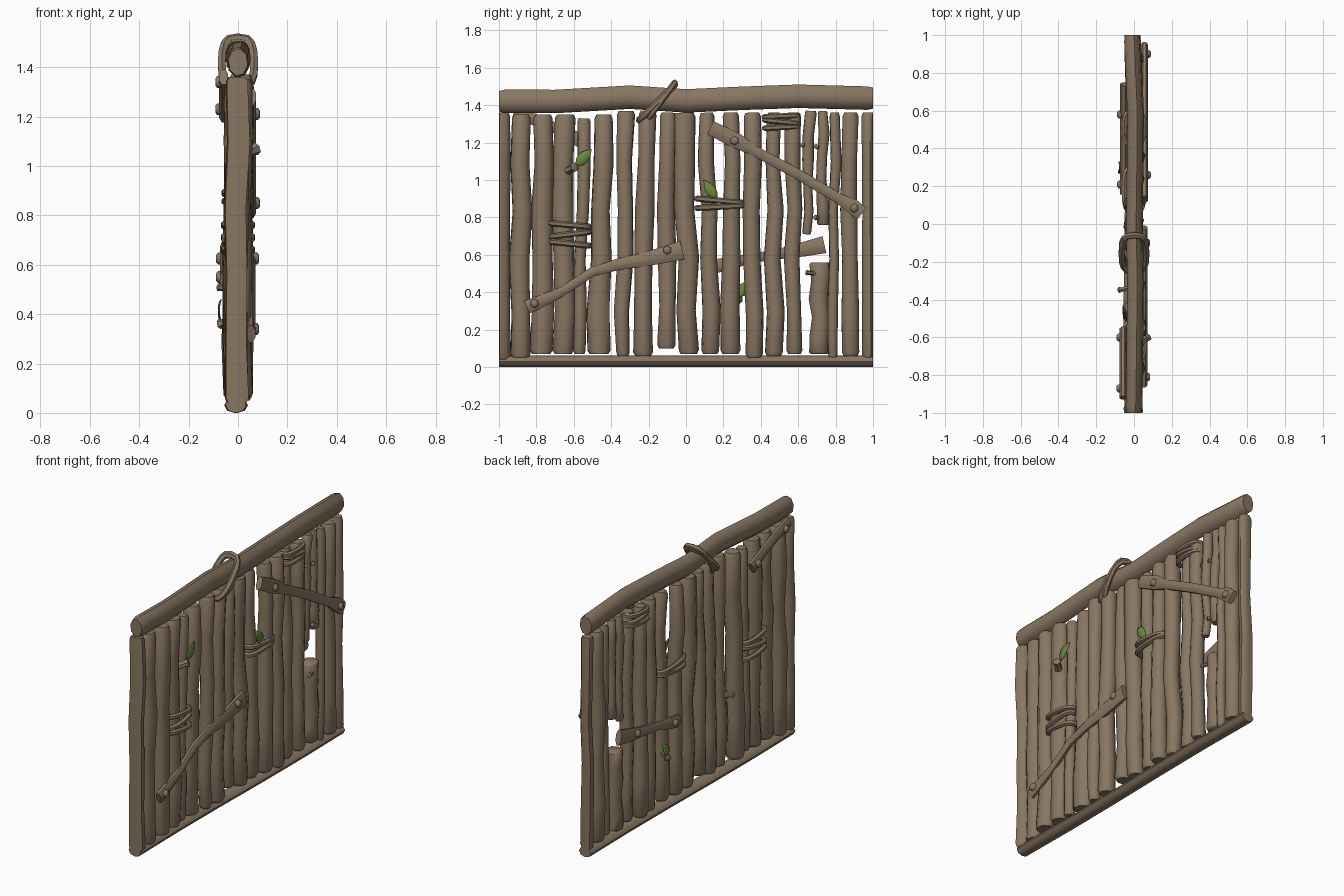
import bpy, bmesh, math, random
from mathutils import Vector

if "Cube" in bpy.data.objects:
    bpy.data.objects.remove(bpy.data.objects["Cube"])

random.seed(4)
X = Vector((1, 0, 0))


def material(name, rgb):
    m = bpy.data.materials.new(name)
    m.diffuse_color = (*rgb, 1)
    m.use_nodes = True
    m.node_tree.nodes["Principled BSDF"].inputs["Base Color"].default_value = m.diffuse_color
    return m


BROWN = material("bark brown", (0.25, 0.182, 0.122))
GREEN = material("leaf green", (0.15, 0.25, 0.05))


def finish(name, bm, mat, angle=50):
    bmesh.ops.recalc_face_normals(bm, faces=bm.faces)
    me = bpy.data.meshes.new(name)
    bm.to_mesh(me)
    bm.free()
    ob = bpy.data.objects.new(name, me)
    bpy.context.collection.objects.link(ob)
    me.materials.append(mat)
    bpy.context.view_layer.objects.active = ob
    bpy.ops.object.select_all(action='DESELECT')
    ob.select_set(True)
    bpy.ops.object.shade_smooth_by_angle(angle=math.radians(angle))
    return ob


def tube(name, pts, radii, ref=X, sides=8, closed=False, turn=0.0):
    """Sweep an ellipse (radius along ref, radius across) along a path."""
    bm = bmesh.new()
    pts = [Vector(p) for p in pts]
    n = len(pts)
    rings = []
    for i, p in enumerate(pts):
        if closed:
            t = pts[(i + 1) % n] - pts[i - 1]
        else:
            t = pts[min(i + 1, n - 1)] - pts[max(i - 1, 0)]
        t.normalize()
        a = (ref - t * ref.dot(t)).normalized()
        b = t.cross(a)
        ra, rb = radii[i]
        ring = []
        for k in range(sides):
            w = turn + math.tau * k / sides
            v = p + a * ra * math.cos(w) + b * rb * math.sin(w)
            v.y = max(-1, min(1, v.y))      # panel ends are cut flat
            ring.append(bm.verts.new(v))
        rings.append(ring)
    for i in range(n if closed else n - 1):
        r, s = rings[i], rings[(i + 1) % n]
        for k in range(sides):
            j = (k + 1) % sides
            bm.faces.new((r[k], r[j], s[j], s[k]))
    if not closed:
        bm.faces.new(rings[0])
        bm.faces.new(rings[-1])
    return finish(name, bm, BROWN)


# Upright stakes: bottom y, bottom z, top y, top z, bottom radius, top radius
stakes = [
    (-.985, .04, -.985, 1.36, .050, .046), (-.885, .05, -.880, 1.35, .056, .052),
    (-.775, .07, -.765, 1.35, .062, .052), (-.657, .07, -.645, 1.35, .058, .056),
    (-.570, .07, -.545, 1.33, .033, .036), (-.465, .07, -.440, 1.35, .065, .050),
    (-.337, .06, -.320, 1.37, .037, .050), (-.230, .06, -.205, 1.37, .053, .047),
    (-.105, .10, -.095, 1.36, .050, .044), (.016, .07, -.008, 1.36, .054, .058),
    (.130, .07, .112, 1.36, .048, .040), (.238, .07, .240, 1.36, .053, .044),
    (.365, .05, .355, 1.36, .046, .046), (.470, .06, .470, 1.36, .048, .038),
    (.580, .07, .570, 1.36, .042, .044), (.645, .71, .668, 1.37, .024, .032),
    (.735, .76, .730, 1.37, .034, .026), (.712, .07, .715, .56, .054, .056),
    (.785, .05, .795, 1.36, .026, .028), (.880, .06, .880, 1.36, .050, .046),
    (.980, .05, .975, 1.36, .040, .038),
]
for i, (yb, zb, yt, zt, rb, rt) in enumerate(stakes):
    edge = i in (0, len(stakes) - 1)
    x0 = -.005 if edge else random.uniform(-.012, .012)
    pts, radii = [], []
    for f in (0, .015, .18, .4, .6, .8, .985, 1):
        inner = 0.1 < f < 0.9
        dy = random.uniform(-.012, .012) if inner and not edge else 0
        dx = random.uniform(-.008, .008) if inner else 0
        r = rb + (rt - rb) * f + (random.uniform(-.005, .003) if inner else 0)
        if f in (0, 1):
            r *= .8
        pts.append((x0 + dx, yb + (yt - yb) * f + dy, zb + (zt - zb) * f))
        radii.append((min(r, .05), r))
    tube(f"stake_{i + 1}", pts, radii, turn=random.uniform(0, .7))

# Wavy top rail and thin bottom rail
top = [(-1, 1.42, 0), (-.97, 1.421, 0), (-.7, 1.42, .004), (-.3, 1.443, .008), (0, 1.423, .002),
       (.3, 1.437, .006), (.6, 1.448, .008), (.97, 1.438, -.008), (1, 1.437, -.01)]
tube("top_rail", [(x, y, z) for y, z, x in top],
     [(.04, .056)] + [(.045, .064)] * 7 + [(.04, .058)], turn=.2)
tube("bottom_rail", [(-.008 + .006 * math.sin(3 * y), y, .031) for y in (-1, -.6, -.2, .2, .6, 1)],
     [(.042, .031)] * 6)


# Braces nailed across the stakes, given as (y, z, half width), with nails at (y, z)
def brace(name, x, path, nails):
    s = 1 if x > 0 else -1
    (y0, z0, w0), (y1, z1, w1) = path[0], path[-1]
    tube(name, [(x, y, z) for y, z, w in path],
         [(.02, w) for y, z, w in path], turn=math.pi / 8)
    for k, (y, z) in enumerate(nails):
        tube(f"{name}_nail_{k + 1}", [(x, y, z), (x + s * .026, y, z), (x + s * .034, y, z)],
             [(.024, .024), (.024, .024), (.014, .014)], ref=Vector((0, 0, 1)), sides=6)


brace("upper_brace", .055, [(.13, 1.28, .042), (.27, 1.21, .045), (.36, 1.16, .03), (.6, 1.03, .03),
                            (.82, .9, .03), (.89, .86, .044), (.94, .82, .042)],
      [(.26, 1.21), (.9, .85)])
brace("lower_brace", .052, [(-.85, .32, .04), (-.78, .35, .036), (-.66, .405, .027), (-.5, .51, .027),
                            (-.36, .55, .033), (-.2, .58, .042), (-.02, .625, .054)],
      [(-.81, .34), (-.1, .625)])
brace("back_lower_brace", -.055, [(.16, .54, .04), (.24, .555, .038), (.34, .58, .026), (.5, .605, .03),
                                  (.63, .63, .042), (.74, .655, .05)],
      [(.21, .55), (.58, .625)])
brace("back_upper_brace", -.058, [(-.92, 1.36, .035), (-.8, 1.32, .034), (-.68, 1.27, .03), (-.56, 1.21, .042)],
      [(-.87, 1.34), (-.6, 1.23)])


# Rope lashings: tilted oval loops around the stakes or rail
def loop(name, y, z, half, depth, tilt, r, x=0.0):
    d = Vector((0, math.cos(tilt), math.sin(tilt)))
    pts = []
    for k in range(16):
        w = math.tau * k / 16
        c, s = math.cos(w), math.sin(w)
        c = math.copysign(abs(c) ** .8, c)
        s = math.copysign(abs(s) ** .6, s)
        pts.append(Vector((x, y, z)) + d * half * c + X * depth * s)
    tube(name, pts, [(r, r)] * 16, ref=X.cross(d), sides=6, closed=True)


lashings = [("left", -.622, .71, .108, .055, (.05, 0, -.05), (-.09, .12, -.1), .016),
            ("middle", .18, .872, .122, .052, (.018, -.015), (-.09, .05), .016),
            ("upper", .51, 1.312, .09, .052, (.03, 0, -.03), (.04, -.1, .05), .015)]
for n, y, z, half, depth, offs, tilts, r in lashings:
    for k, (o, t) in enumerate(zip(offs, tilts)):
        loop(f"{n}_lashing_{k + 1}", y, z + o, half, depth, t, r)
loop("rail_lashing_1", -.155, 1.415, .135, .066, .78, .018)
loop("rail_lashing_2", -.135, 1.42, .125, .066, .93, .017)


# Twig stubs on the stakes
twigs = [((.03, -.63, 1.05), (.075, -.595, 1.07), .024), ((0, .65, 1.17), (.02, .622, 1.19), .015),
         ((0, .73, .8), (.03, .69, .8), .014), ((.02, .7, .5), (.035, .645, .505), .013),
         ((-.03, .26, .37), (-.075, .285, .36), .02), ((-.03, -.34, .5), (-.08, -.35, .51), .016),
         ((0, .71, 1.17), (.03, .695, 1.18), .013)]
for k, (p, q, r) in enumerate(twigs):
    p, q = Vector(p), Vector(q)
    tube(f"twig_{k + 1}", [p, p.lerp(q, .6), q, q + (q - p) * .1],
         [(r, r), (r * .8, r * .8), (r * 1.1, r * 1.1), (r * .6, r * .6)],
         ref=Vector((0, 0, 1)), sides=6)


# Leaves: slightly folded, pointed blades
def leaf(name, base, tip, width, fold):
    base, tip = Vector(base), Vector(tip)
    side = (tip - base).cross(X).normalized()
    bm = bmesh.new()
    rows = []
    for f, w in ((0, .1), (.25, .8), (.5, 1), (.75, .65), (1, .02)):
        c = base.lerp(tip, f) + X * fold * math.sin(f * math.pi)
        rows.append([bm.verts.new(c + side * width * w * s + X * fold * .5 * w * abs(s))
                     for s in (-1, 0, 1)])
    for a, b in zip(rows, rows[1:]):
        for k in (0, 1):
            bm.faces.new((a[k], a[k + 1], b[k + 1], b[k]))
    ob = finish(name, bm, GREEN)
    mod = ob.modifiers.new("thickness", 'SOLIDIFY')
    mod.thickness = .004


leaf("left_leaf", (.05, -.59, 1.075), (.05, -.505, 1.165), .032, .008)
leaf("middle_leaf", (.05, .165, .895), (.05, .095, 1.0), .03, .008)
leaf("back_leaf", (-.07, .28, .37), (-.07, .325, .46), .03, -.008)
